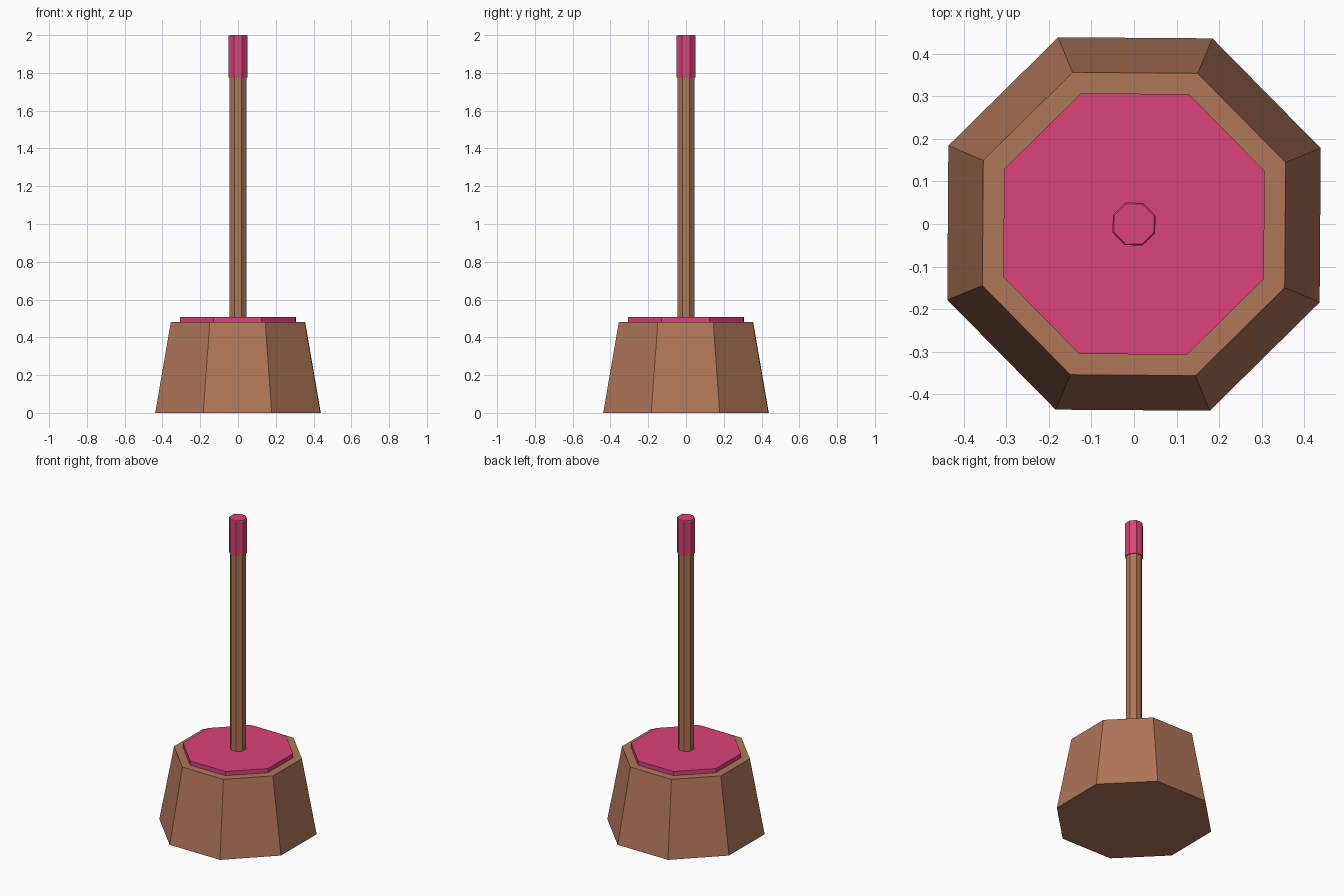
import bpy, bmesh, math

if "Cube" in bpy.data.objects:
    bpy.data.objects.remove(bpy.data.objects["Cube"])

def material(name, rgb):
    m = bpy.data.materials.new(name)
    m.diffuse_color = (*rgb, 1)
    m.use_nodes = True
    m.node_tree.nodes["Principled BSDF"].inputs["Base Color"].default_value = m.diffuse_color
    return m

brown = material("brown wood", (0.43, 0.18, 0.098))
pink = material("pink", (0.70, 0.058, 0.19))

START = math.radians(22.1)

def octagon_stack(name, rings, mat):
    """Closed eight-sided solid through (radius, height) rings."""
    bm = bmesh.new()
    loops = []
    for r, z in rings:
        loops.append([bm.verts.new((r * math.cos(START + i * math.pi / 4),
                                    r * math.sin(START + i * math.pi / 4), z))
                      for i in range(8)])
    for a, b in zip(loops, loops[1:]):
        for i in range(8):
            j = (i + 1) % 8
            bm.faces.new((a[i], a[j], b[j], b[i]))
    bm.faces.new(loops[0][::-1])
    bm.faces.new(loops[-1])
    mesh = bpy.data.meshes.new(name)
    bm.to_mesh(mesh)
    bm.free()
    mesh.materials.append(mat)
    ob = bpy.data.objects.new(name, mesh)
    bpy.context.collection.objects.link(ob)
    return ob

# tapered base block
octagon_stack("base", [(0.473, 0), (0.384, 0.48)], brown)
# coloured plate on the base
octagon_stack("top_plate", [(0.331, 0.48), (0.331, 0.507)], pink)
# upright pole
octagon_stack("pole", [(0.048, 0.507), (0.048, 1.775)], brown)
# wider grip at the pole end, with a slightly eased top edge
octagon_stack("pole_cap", [(0.054, 1.775), (0.054, 1.996), (0.051, 2.0)], pink)
